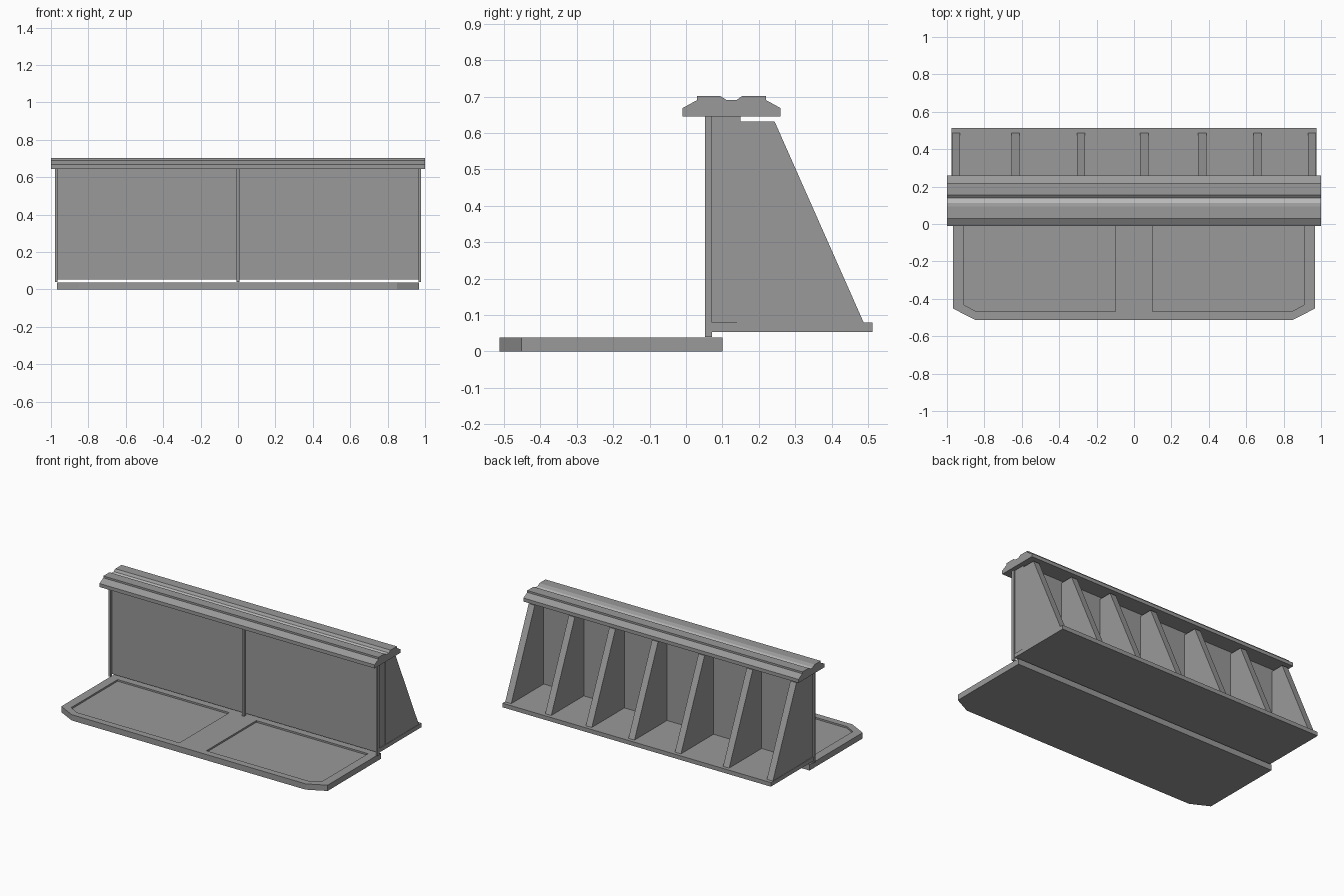
import bpy
import bmesh

cube = bpy.data.objects.get("Cube")
if cube:
    bpy.data.objects.remove(cube, do_unlink=True)


def material(name, value):
    m = bpy.data.materials.new(name)
    m.use_nodes = True
    color = (value, value, value, 1)
    m.diffuse_color = color
    m.node_tree.nodes["Principled BSDF"].inputs["Base Color"].default_value = color
    return m


GREY = material("concrete grey", 0.32)
PALE = material("pale groove grey", 0.6)


def prism(name, outline, start, end, axis):
    """Extrude an outline along x (points are y, z) or z (points are x, y)."""
    bm = bmesh.new()
    place = {"x": lambda p: (start, p[0], p[1]), "z": lambda p: (p[0], p[1], start)}[axis]
    face = bm.faces.new([bm.verts.new(place(p)) for p in outline])
    out = bmesh.ops.extrude_face_region(bm, geom=[face])
    step = (end - start, 0, 0) if axis == "x" else (0, 0, end - start)
    verts = [v for v in out["geom"] if isinstance(v, bmesh.types.BMVert)]
    bmesh.ops.translate(bm, vec=step, verts=verts)
    bmesh.ops.recalc_face_normals(bm, faces=bm.faces)
    mesh = bpy.data.meshes.new(name)
    bm.to_mesh(mesh)
    bm.free()
    mesh.materials.append(GREY)
    obj = bpy.data.objects.new(name, mesh)
    bpy.context.collection.objects.link(obj)
    return obj


def box(name, x, y, z):
    outline = [(y[0], z[0]), (y[1], z[0]), (y[1], z[1]), (y[0], z[1])]
    return prism(name, outline, x[0], x[1], "x")


# Front tray with clipped front corners
half = [(0.968, 0.10), (0.968, -0.452), (0.85, -0.512)]
tray = prism("front_tray", half + [(-x, y) for x, y in reversed(half)], 0, 0.038, "z")

# Two shallow recesses cut into the tray
recess = [(0.098, 0.05), (0.91, 0.05), (0.91, -0.432), (0.843, -0.468), (0.098, -0.468)]
for side in (-1, 1):
    cutter = prism("recess_cutter", [(side * x, y) for x, y in recess], 0.027, 0.1, "z")
    cutter.hide_render = True
    cut = tray.modifiers.new("recess", "BOOLEAN")
    cut.operation = "DIFFERENCE"
    cut.solver = "EXACT"
    cut.object = cutter
    bpy.context.view_layer.objects.active = tray
    bpy.ops.object.modifier_apply(modifier=cut.name)
    bpy.data.objects.remove(cutter, do_unlink=True)

# Wall, rear base plate and front posts
box("wall", (-0.97, 0.97), (0.07, 0.15), (0.055, 0.645))
box("rear_base", (-0.975, 0.975), (0.07, 0.512), (0.053, 0.08))
for name, x in (("right_post", -0.972), ("centre_post", 0), ("left_post", 0.972)):
    box(name, (x - 0.007, x + 0.007), (0.052, 0.071), (0.04, 0.645))

# Sloping buttresses behind the wall
rib = [(0.14, 0.07), (0.14, 0.632), (0.243, 0.632), (0.492, 0.07)]
for i, x in enumerate((-0.951, -0.633, -0.283, 0.055, 0.365, 0.66, 0.951)):
    prism(f"buttress_{i + 1}", rib, x - 0.022, x + 0.022, "x")

# Top rail with a pale central groove
rail = [(-0.01, 0.645), (-0.01, 0.668), (0.03, 0.69), (0.03, 0.702), (0.093, 0.702),
        (0.112, 0.69), (0.138, 0.69), (0.155, 0.702), (0.22, 0.702), (0.22, 0.69),
        (0.26, 0.668), (0.26, 0.645)]
top_rail = prism("top_rail", rail, -1, 1, "x")
top_rail.data.materials.append(PALE)
for face in top_rail.data.polygons:
    if face.normal.z > 0.99 and face.center.z < 0.695:
        face.material_index = 1
